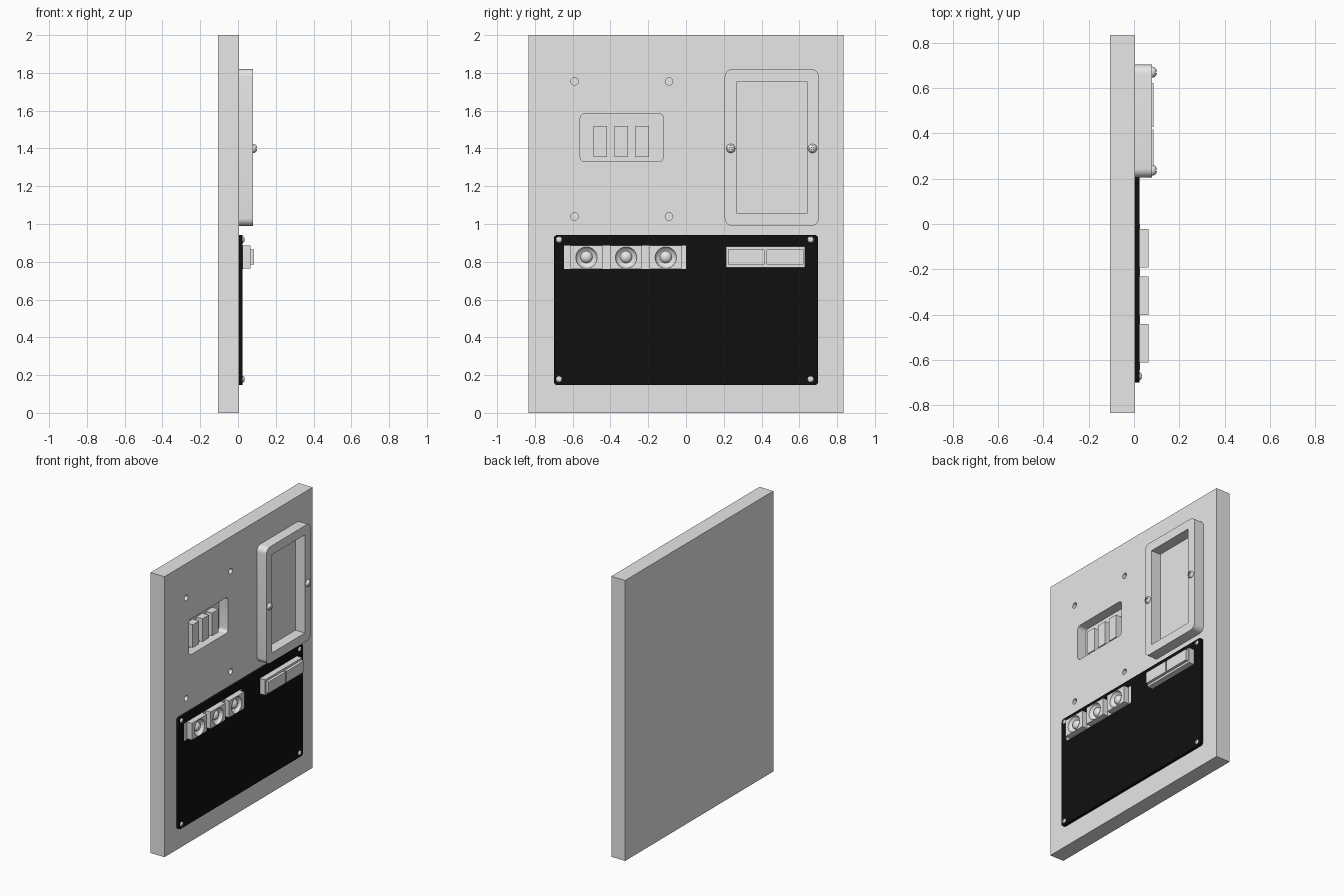
import bpy, bmesh, math
from mathutils import Matrix, Vector

if "Cube" in bpy.data.objects:
    bpy.data.objects.remove(bpy.data.objects["Cube"])


def material(name, v):
    m = bpy.data.materials.new(name)
    m.diffuse_color = (v, v, v, 1)
    m.use_nodes = True
    m.node_tree.nodes["Principled BSDF"].inputs["Base Color"].default_value = m.diffuse_color
    return m


GREY = material("light grey", 0.8)
BLACK = material("black", 0.005)


def finish(name, bm, mat, smooth=False):
    bmesh.ops.recalc_face_normals(bm, faces=bm.faces[:])
    me = bpy.data.meshes.new(name)
    bm.to_mesh(me)
    bm.free()
    ob = bpy.data.objects.new(name, me)
    bpy.context.collection.objects.link(ob)
    me.materials.append(mat)
    if smooth:
        bpy.context.view_layer.objects.active = ob
        ob.select_set(True)
        bpy.ops.object.shade_smooth_by_angle(angle=math.radians(35))
        ob.select_set(False)
    return ob


def outline(y0, y1, z0, z1, r=0.0, n=6):
    """Rectangle in the YZ plane, optionally with rounded corners."""
    if r == 0:
        return [(y0, z0), (y1, z0), (y1, z1), (y0, z1)]
    pts = []
    for k, (cy, cz) in enumerate([(y1 - r, z1 - r), (y0 + r, z1 - r), (y0 + r, z0 + r), (y1 - r, z0 + r)]):
        for i in range(n + 1):
            a = math.pi / 2 * (k + i / n)
            pts.append((cy + r * math.cos(a), cz + r * math.sin(a)))
    return pts


def plate(name, x0, x1, y0, y1, z0, z1, mat=GREY, r=0.0):
    bm = bmesh.new()
    f = bm.faces.new([bm.verts.new((x0, y, z)) for y, z in outline(y0, y1, z0, z1, r)])
    ext = bmesh.ops.extrude_face_region(bm, geom=[f])["geom"]
    bmesh.ops.translate(bm, vec=(x1 - x0, 0, 0), verts=[v for v in ext if isinstance(v, bmesh.types.BMVert)])
    return finish(name, bm, mat, r > 0)


def peg(name, x0, x1, y, z, r, mat=GREY):
    bm = bmesh.new()
    m = Matrix.Translation(((x0 + x1) / 2, y, z)) @ Matrix.Rotation(math.pi / 2, 4, 'Y')
    bmesh.ops.create_cone(bm, cap_ends=True, segments=24, radius1=r, radius2=r, depth=x1 - x0, matrix=m)
    return finish(name, bm, mat, True)


def ball(name, x, y, z, r, rx, mat=GREY):
    bm = bmesh.new()
    m = Matrix.Translation((x, y, z)) @ Matrix.Diagonal((rx, r, r, 1)) @ Matrix.Rotation(math.pi / 2, 4, 'Y')
    bmesh.ops.create_uvsphere(bm, u_segments=24, v_segments=16, radius=1, matrix=m)
    return finish(name, bm, mat, True)


def cut(target, cutter):
    cutter.hide_render = True
    cutter.hide_viewport = False
    cutter.display_type = 'WIRE'
    mod = target.modifiers.new("cut", 'BOOLEAN')
    mod.operation = 'DIFFERENCE'
    mod.solver = 'EXACT'
    mod.object = cutter


def screw(name, x, y, z, r, h):
    """Domed screw head with a cross slot."""
    head = ball(name, x, y, z, r, h)
    for a, b in ((0.7, 0.13), (0.13, 0.7)):
        cut(head, plate("slot_cutter", x + h * 0.55, x + h * 2, y - r * a, y + r * a, z - r * b, z + r * b))


# main wall panel with a switch recess and four screw holes
FACE = 0.005
panel = plate("wall_panel", -0.105, FACE, -0.835, 0.835, 0, 2)
cut(panel, plate("recess_cutter", -0.065, 0.05, -0.56, -0.12, 1.33, 1.585, r=0.025))
for y in (-0.59, -0.09):
    for z in (1.04, 1.755):
        cut(panel, peg("hole_cutter", -0.04, 0.05, y, z, 0.02))

# breaker switches inside the recess
for y in (-0.453, -0.343, -0.233):
    plate("breaker_switch", -0.07, -0.015, y - 0.036, y + 0.036, 1.355, 1.52)

# raised window frame and its screws
frame = plate("window_frame", 0.0, 0.08, 0.205, 0.703, 0.99, 1.82, r=0.04)
cut(frame, plate("window_cutter", -0.02, 0.12, 0.27, 0.64, 1.055, 1.755))
for y in (0.237, 0.67):
    screw("frame_screw", 0.08, y, 1.40, 0.024, 0.022)

# black lower board and its corner screws
plate("black_board", 0.0, 0.024, -0.70, 0.70, 0.147, 0.942, BLACK, 0.02)
for y in (-0.672, 0.66):
    for z in (0.178, 0.917):
        screw("board_screw", 0.024, y, z, 0.017, 0.012)

# row of round sockets on a backing strip
plate("socket_strip", 0.02, 0.027, -0.645, 0.0, 0.762, 0.885)
for y in (-0.527, -0.317, -0.107):
    block = plate("socket_block", 0.02, 0.065, y - 0.085, y + 0.085, 0.765, 0.885)
    cut(block, ball("socket_cutter", 0.066, y, 0.822, 0.057, 0.036))
    ball("socket_pin", 0.04, y, 0.825, 0.032, 0.025)

# twin terminal blocks on a stepped base
plate("terminal_base", 0.02, 0.065, 0.213, 0.63, 0.77, 0.88)
for y0, y1 in ((0.222, 0.416), (0.427, 0.623)):
    plate("terminal_cap", 0.06, 0.085, y0, y1, 0.785, 0.865)
